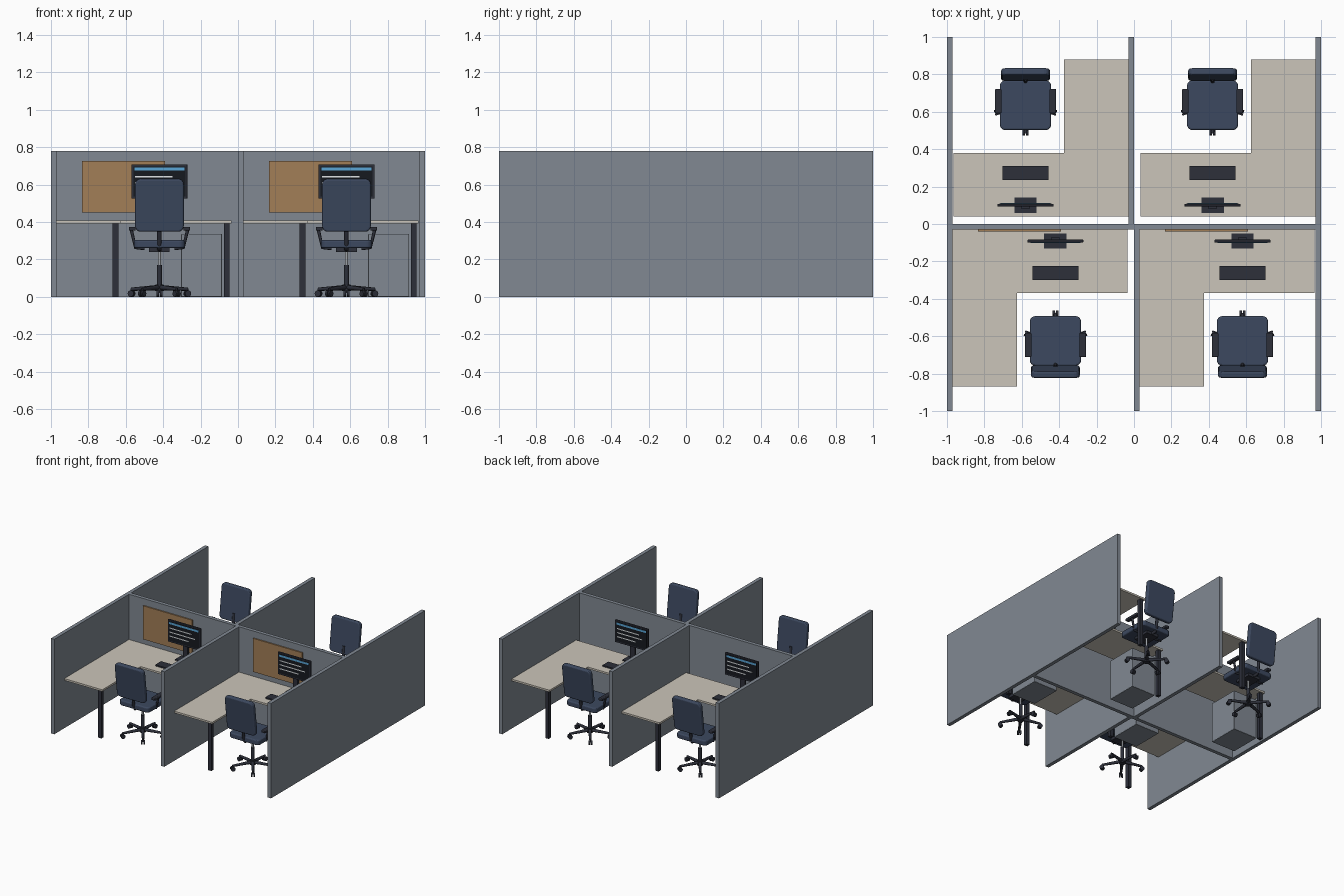
import bpy, bmesh, math
from mathutils import Matrix, Vector

if "Cube" in bpy.data.objects:
    bpy.data.objects.remove(bpy.data.objects["Cube"])


def material(name, r, g, b):
    m = bpy.data.materials.new(name)
    m.use_nodes = True
    m.diffuse_color = (r, g, b, 1)
    m.node_tree.nodes["Principled BSDF"].inputs["Base Color"].default_value = (r, g, b, 1)
    return m


FABRIC = material("panel_fabric", .22, .25, .29)
DESK = material("desk_laminate", .60, .56, .49)
NAVY = material("navy_upholstery", .046, .066, .115)
DARK = material("dark_plastic", .026, .029, .042)
BLACK = material("screen_black", .008, .010, .014)
STEEL = material("steel", .35, .37, .40)
CORK = material("cork", .36, .21, .095)
BLUE = material("screen_blue", .10, .38, .68)
WHITE = material("screen_white", .75, .78, .8)


def finish(name, bm, mat, bevel=0, segments=3):
    bmesh.ops.recalc_face_normals(bm, faces=bm.faces)
    mesh = bpy.data.meshes.new(name)
    bm.to_mesh(mesh)
    bm.free()
    mesh.materials.append(mat)
    ob = bpy.data.objects.new(name, mesh)
    bpy.context.collection.objects.link(ob)
    if bevel:
        mod = ob.modifiers.new("rounding", "BEVEL")
        mod.width = bevel
        mod.segments = segments
    return ob


def box(name, x, y, z, mat, bevel=0):
    """Box from (min, max) ranges on each axis."""
    bm = bmesh.new()
    bmesh.ops.create_cube(bm, size=1)
    for v in bm.verts:
        v.co = [sum(r) / 2 + c * (r[1] - r[0]) for r, c in zip((x, y, z), v.co)]
    return finish(name, bm, mat, bevel)


def rod(name, a, b, r1, r2, mat, sides=16):
    """Cylinder or cone between two points."""
    a, b = Vector(a), Vector(b)
    d = b - a
    m = Matrix.Translation((a + b) / 2) @ d.to_track_quat("Z", "Y").to_matrix().to_4x4()
    bm = bmesh.new()
    bmesh.ops.create_cone(bm, cap_ends=True, segments=sides, radius1=r1,
                          radius2=r2, depth=d.length, matrix=m)
    ob = finish(name, bm, mat)
    for p in ob.data.polygons:
        p.use_smooth = len(p.vertices) == 4
    return ob


def rounded_slab(name, w, h, depth, radius, mat, edge):
    """Slab in XY with rounded corners, thickness along Z, softened rims."""
    bm = bmesh.new()
    pts = []
    for i, (sx, sy) in enumerate(((1, 1), (-1, 1), (-1, -1), (1, -1))):
        for k in range(5):
            t = math.radians(90 * i + 22.5 * k)
            pts.append((sx * (w / 2 - radius) + radius * math.cos(t),
                        sy * (h / 2 - radius) + radius * math.sin(t), -depth / 2))
    face = bm.faces.new([bm.verts.new(p) for p in pts])
    out = bmesh.ops.extrude_face_region(bm, geom=[face])["geom"]
    bmesh.ops.translate(bm, vec=(0, 0, depth),
                        verts=[g for g in out if isinstance(g, bmesh.types.BMVert)])
    ob = finish(name, bm, mat, edge)
    ob.modifiers["rounding"].limit_method = "ANGLE"
    return ob


def path(name, points, radius, mat):
    """Bent tube through a few points."""
    cu = bpy.data.curves.new(name, "CURVE")
    cu.dimensions = "3D"
    cu.bevel_depth = radius
    cu.bevel_resolution = 2
    cu.use_fill_caps = True
    sp = cu.splines.new("POLY")
    sp.points.add(len(points) - 1)
    for p, co in zip(sp.points, points):
        p.co = (*co, 1)
    cu.materials.append(mat)
    ob = bpy.data.objects.new(name, cu)
    bpy.context.collection.objects.link(ob)
    return ob


def build_desk():
    # L-shaped worktop
    bm = bmesh.new()
    outline = [(-.97, -.03), (-.035, -.03), (-.035, -.37), (-.625, -.37), (-.625, -.87), (-.97, -.87)]
    face = bm.faces.new([bm.verts.new((x, y, .393)) for x, y in outline])
    out = bmesh.ops.extrude_face_region(bm, geom=[face])["geom"]
    bmesh.ops.translate(bm, vec=(0, 0, .015),
                        verts=[g for g in out if isinstance(g, bmesh.types.BMVert)])
    parts = [finish("worktop", bm, DESK)]
    # Legs and drawer pedestal
    for x, y in ((-.655, -.845), (-.06, -.345)):
        parts.append(box("desk_leg", (x - .015, x + .015), (y - .015, y + .015), (0, .394), DARK))
    parts.append(box("drawer_pedestal", (-.305, -.085), (-.335, -.075), (0, .335), FABRIC, .004))
    return parts


def build_computer():
    cx = -.42
    parts = [
        box("keyboard", (cx - .122, cx + .122), (-.3, -.225), (.408, .419), DARK),
        box("monitor_base", (cx - .06, cx + .06), (-.132, -.05), (.408, .416), DARK),
        box("monitor_neck", (cx - .022, cx + .022), (-.086, -.07), (.415, .62), DARK),
        box("monitor_case", (cx - .15, cx + .15), (-.098, -.084), (.525, .708), DARK, .003),
        box("monitor_screen", (cx - .139, cx + .139), (-.1, -.097), (.537, .697), BLACK),
        box("screen_title_bar", (cx - .134, cx + .134), (-.1015, -.0995), (.674, .69), BLUE),
    ]
    for z, end in ((.638, .07), (.605, .1), (.572, .04)):
        parts.append(box("screen_line", (cx - .13, cx + end), (-.1015, -.0995), (z, z + .008), WHITE))
    return parts


def build_chair():
    parts = []
    # Five-star base with castors
    for i in range(5):
        t = math.radians(90 + 72 * i)
        c, s = math.cos(t), math.sin(t)
        parts.append(rod("base_spoke", (0, 0, .05), (c * .158, s * .158, .04), .014, .009, DARK, 8))
        parts.append(rod("castor_stem", (c * .157, s * .157, .045), (c * .157, s * .157, .02), .006, .006, DARK, 8))
        for k in (-.009, .009):
            p = Vector((c * .157 - s * k, s * .157 + c * k, .017))
            off = Vector((-s, c, 0)) * .006
            parts.append(rod("castor_wheel", p - off, p + off, .017, .017, DARK))
    # Gas column and seat mechanism
    parts.append(rod("base_hub", (0, 0, .03), (0, 0, .065), .024, .022, DARK))
    parts.append(rod("column_sleeve", (0, 0, .05), (0, 0, .17), .014, .014, DARK))
    parts.append(rod("column_piston", (0, 0, .17), (0, 0, .245), .008, .008, STEEL))
    parts.append(box("seat_mechanism", (-.055, .055), (-.07, .07), (.238, .265), DARK))
    # Cushions
    seat = rounded_slab("seat", .274, .266, .044, .03, NAVY, .01)
    seat.location = (0, .012, .282)
    back = rounded_slab("backrest", .26, .285, .036, .03, NAVY, .01)
    back.location = (0, -.152, .49)
    back.rotation_euler = (math.radians(97), 0, 0)
    parts += [seat, back]
    # Back support and armrests
    parts.append(path("back_spine", [(0, -.03, .252), (0, -.1, .255), (0, -.115, .28), (0, -.13, .42)], .012, DARK))
    for s in (-1, 1):
        parts.append(path("arm_support", [(s * .08, -.01, .258), (s * .128, -.01, .262),
                                          (s * .15, -.01, .355)], .009, DARK))
        parts.append(box("arm_pad", sorted((s * .128, s * .164)), (-.075, .055), (.353, .374), DARK, .006))
    place = Matrix.Translation((-.42, -.637, 0))
    bpy.context.view_layer.update()
    for ob in parts:
        ob.matrix_world = place @ ob.matrix_world
    return parts


# Partition walls
box("centre_partition", (-1, 1), (-.03, 0), (0, .78), FABRIC)
box("left_partition", (.97, 1), (-1, 1), (0, .78), FABRIC)
box("right_partition", (-1, -.97), (-1, 1), (0, .78), FABRIC)
box("front_divider", (0, .03), (-1, -.03), (0, .78), FABRIC)
box("back_divider", (-.03, 0), (0, 1), (0, .78), FABRIC)

# Pin boards in the front bays
for shift in (0, 1):
    box("pin_board", (-.835 + shift, -.39 + shift), (-.04, -.029), (.45, .725), CORK)

# One workstation, repeated into the other three bays
station = build_desk() + build_computer() + build_chair()
bpy.context.view_layer.update()
turn = Matrix.Translation((0, .01, 0)) @ Matrix.Rotation(math.pi, 4, "Z")
shift = Matrix.Translation((1, 0, 0))
for bay in (shift, turn, turn @ shift):
    for ob in station:
        twin = ob.copy()
        bpy.context.collection.objects.link(twin)
        twin.matrix_world = bay @ ob.matrix_world
